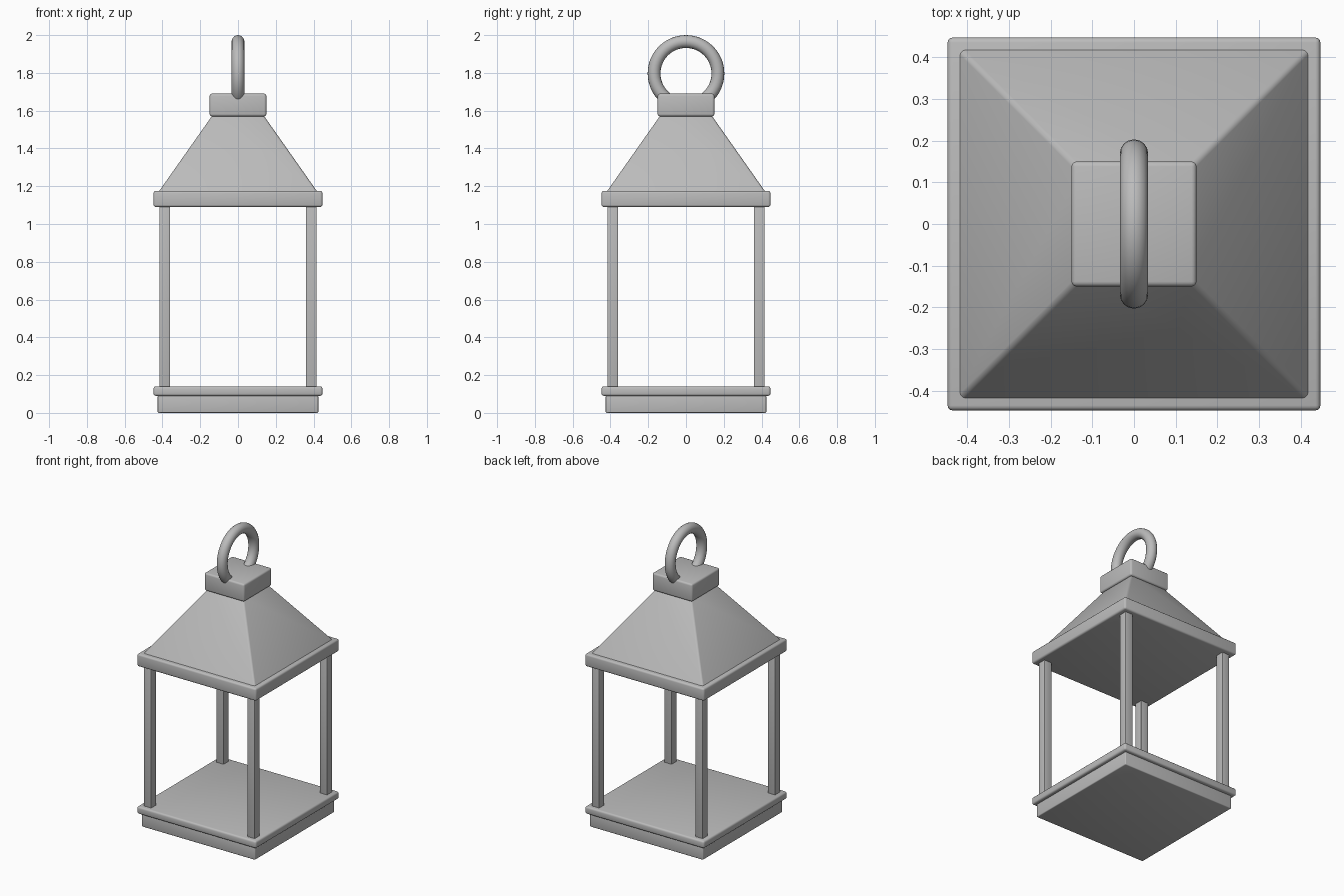
import bpy, bmesh, math

if "Cube" in bpy.data.objects:
    bpy.data.objects.remove(bpy.data.objects["Cube"])

metal = bpy.data.materials.new("grey metal")
metal.diffuse_color = (0.5, 0.5, 0.5, 1)
metal.use_nodes = True
metal.node_tree.nodes["Principled BSDF"].inputs["Base Color"].default_value = metal.diffuse_color


def finish(obj, name):
    obj.name = name
    obj.data.materials.append(metal)
    bpy.ops.object.select_all(action='DESELECT')
    obj.select_set(True)
    bpy.context.view_layer.objects.active = obj
    bpy.ops.object.shade_smooth_by_angle(angle=math.radians(35))


def block(name, z0, z1, half, half_top=None, x=0, y=0, bevel=0.01):
    """Square block, tapered when half_top is given, with rounded edges."""
    half_top = half if half_top is None else half_top
    bm = bmesh.new()
    bmesh.ops.create_cube(bm, size=2)
    for v in bm.verts:
        h = half_top if v.co.z > 0 else half
        v.co = (x + v.co.x * h, y + v.co.y * h, z1 if v.co.z > 0 else z0)
    bmesh.ops.bevel(bm, geom=bm.edges[:], offset=bevel, segments=3,
                    profile=0.5, affect='EDGES', clamp_overlap=True)
    mesh = bpy.data.meshes.new(name)
    bm.to_mesh(mesh)
    bm.free()
    obj = bpy.data.objects.new(name, mesh)
    bpy.context.collection.objects.link(obj)
    finish(obj, name)


# Base and floor
block("base", 0, 0.092, 0.425, bevel=0.006)
block("floor_plate", 0.09, 0.14, 0.447, bevel=0.012)

# Corner posts
for sx in (-1, 1):
    for sy in (-1, 1):
        block("corner_post", 0.13, 1.10, 0.028, x=sx * 0.388, y=sy * 0.388, bevel=0.003)

# Top plate, roof and cap
block("top_plate", 1.09, 1.175, 0.447, bevel=0.012)
block("roof", 1.165, 1.59, 0.424, 0.125, bevel=0.01)
block("roof_cap", 1.57, 1.69, 0.15, bevel=0.012)

# Hanging ring, standing in the y-z plane
bpy.ops.mesh.primitive_torus_add(major_radius=0.169, minor_radius=0.034,
                                 major_segments=48, minor_segments=16,
                                 location=(0, 0, 1.797),
                                 rotation=(0, math.pi / 2, 0))
finish(bpy.context.object, "hanging_ring")
